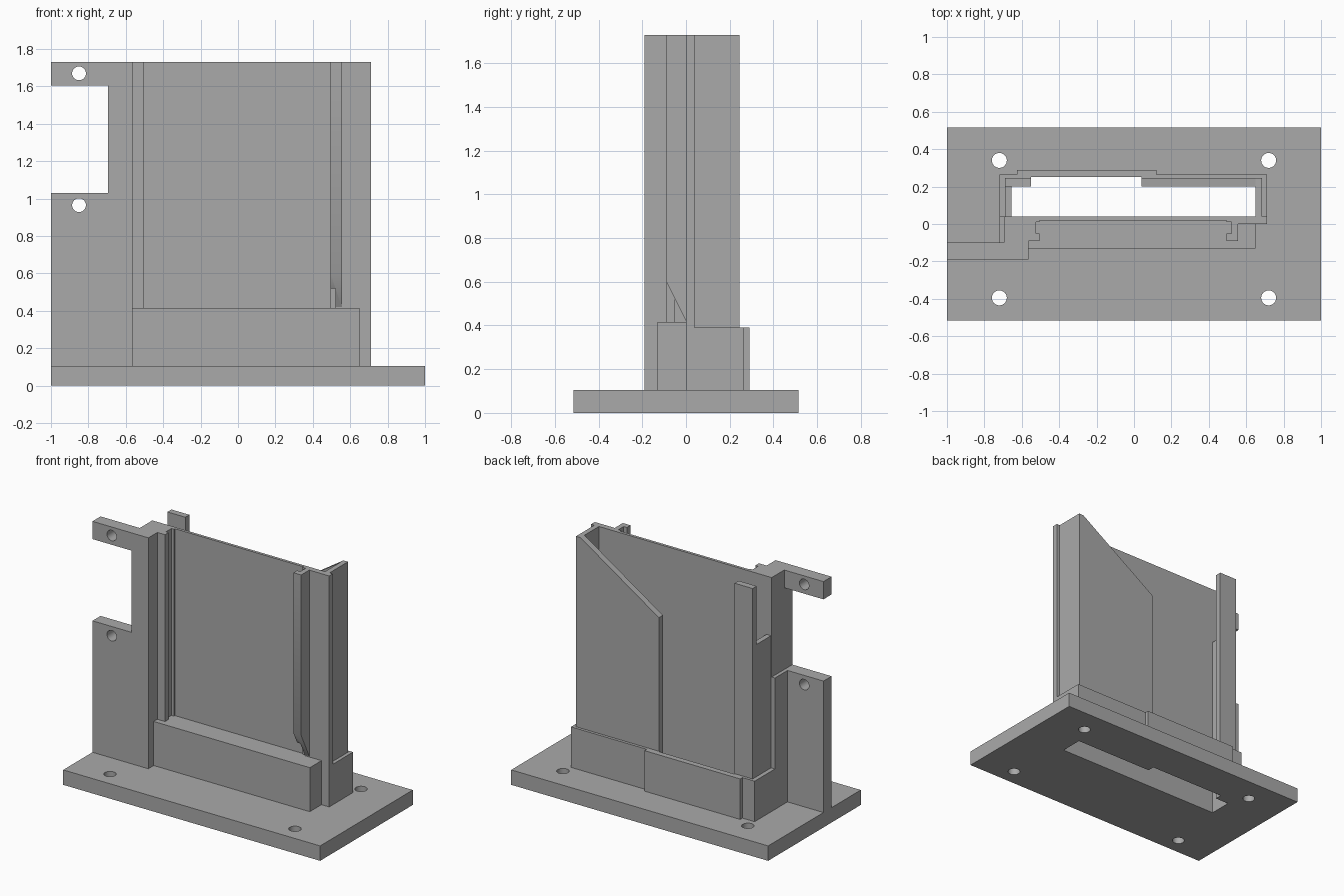
import bpy, bmesh
from mathutils import Vector

old = bpy.data.objects.get("Cube")
if old:
    bpy.data.objects.remove(old, do_unlink=True)

grey = bpy.data.materials.new("plain_grey")
grey.use_nodes = True
COLOR = (0.4, 0.4, 0.4, 1)
grey.diffuse_color = COLOR
grey.node_tree.nodes["Principled BSDF"].inputs["Base Color"].default_value = COLOR

# Order in which (u, v, depth) becomes (x, y, z) for each extrusion axis
AXES = {"z": lambda u, v, d: (u, v, d),
        "y": lambda u, v, d: (u, d, v),
        "x": lambda u, v, d: (d, u, v)}


def prism(name, points, lo, hi, axis="z"):
    """Extrude a closed outline along an axis from lo to hi."""
    place = AXES[axis]
    bm = bmesh.new()
    face = bm.faces.new([bm.verts.new(place(u, v, lo)) for u, v in points])
    ext = bmesh.ops.extrude_face_region(bm, geom=[face])
    verts = [g for g in ext["geom"] if isinstance(g, bmesh.types.BMVert)]
    bmesh.ops.translate(bm, verts=verts, vec=Vector(place(0, 0, hi - lo)))
    bmesh.ops.recalc_face_normals(bm, faces=bm.faces)
    mesh = bpy.data.meshes.new(name)
    bm.to_mesh(mesh)
    bm.free()
    mesh.materials.append(grey)
    obj = bpy.data.objects.new(name, mesh)
    bpy.context.collection.objects.link(obj)
    return obj


def rect(u0, u1, v0, v1):
    return [(u0, v0), (u1, v0), (u1, v1), (u0, v1)]


def box(name, x0, x1, y0, y1, z0, z1):
    return prism(name, rect(x0, x1, y0, y1), z0, z1)


def cut(obj, cutter):
    mod = obj.modifiers.new("cut", "BOOLEAN")
    mod.operation = "DIFFERENCE"
    mod.solver = "EXACT"
    mod.object = cutter
    cutter.hide_render = True
    cutter.hide_set(True)


def drill(obj, x, y, z, radius, along_y=False):
    bpy.ops.mesh.primitive_cylinder_add(
        vertices=32, radius=radius, depth=0.4, location=(x, y, z),
        rotation=(1.570796 if along_y else 0, 0, 0))
    hole = bpy.context.object
    hole.name = "hole_cutter"
    hole.data.materials.append(grey)
    cut(obj, hole)


def smooth(obj):
    """Apply the cuts, then smooth the round holes only."""
    bpy.ops.object.select_all(action="DESELECT")
    obj.select_set(True)
    bpy.context.view_layer.objects.active = obj
    for mod in list(obj.modifiers):
        cutter = mod.object
        bpy.ops.object.modifier_apply(modifier=mod.name)
        bpy.data.objects.remove(cutter, do_unlink=True)
    bpy.ops.object.shade_smooth_by_angle()


PLATE, COLLAR, TOP = 0.105, 0.39, 1.73

# Base plate with four screw holes and the stepped slot
base = box("base_plate", -1, 1, -0.515, 0.515, 0, PLATE)
slot = [(-0.655, 0.04), (0.65, 0.04), (0.65, 0.2), (0.04, 0.2),
        (0.04, 0.25), (-0.55, 0.25), (-0.55, 0.2), (-0.655, 0.2)]
cut(base, prism("slot_cutter", slot, -0.1, 0.3))
for x in (-0.72, 0.72):
    for y in (-0.395, 0.34):
        drill(base, x, y, 0.05, 0.04)
smooth(base)

# Front panel with the left-hand post and its grooved rail
panel = [(-0.695, -0.19), (-0.565, -0.19), (-0.565, -0.09), (-0.505, -0.09),
         (-0.505, -0.05), (-0.525, -0.05), (-0.525, 0.01), (-0.505, 0.01),
         (-0.505, 0.02), (0.495, 0.02), (0.495, 0.01), (0.52, 0.01),
         (0.52, 0), (0.71, 0), (0.71, 0.04), (-0.695, 0.04)]
prism("front_panel", panel, PLATE, TOP)

# Hooked rail with a slanted lower end
rail = prism("hooked_rail", [(0.52, 0), (0.52, -0.05), (0.495, -0.05),
                             (0.495, -0.09), (0.555, -0.09), (0.555, 0)], 0.3, TOP)
wedge = [(0.02, 0.2), (0.02, 0.38), (-0.11, 0.64), (-0.11, 0.2)]
cut(rail, prism("rail_end_cutter", wedge, 0.4, 0.6, "x"))
smooth(rail)

# Ledge in front of the panel
box("front_ledge", -0.565, 0.65, -0.13, 0.03, PLATE, 0.415)

# Bracket with two drilled arms
arms = [(-1, PLATE), (-0.69, PLATE), (-0.69, TOP), (-1, TOP),
        (-1, 1.605), (-0.695, 1.605), (-0.695, 1.03), (-1, 1.03)]
bracket = prism("side_bracket", arms, -0.19, -0.1, "y")
for z in (0.965, 1.67):
    drill(bracket, -0.85, -0.15, z, 0.037, along_y=True)
smooth(bracket)
box("bracket_rib", -0.72, -0.69, -0.1, 0.04, PLATE, 1.03)

# Collar around the foot of the pocket
collar = [(0.71, 0.04), (0.71, 0.265), (0.12, 0.265), (0.12, 0.29),
          (-0.625, 0.29), (-0.625, 0.265), (-0.72, 0.265), (-0.72, 0.04),
          (-0.655, 0.04), (-0.655, 0.2), (-0.55, 0.2), (-0.55, 0.25),
          (0.04, 0.25), (0.04, 0.2), (0.65, 0.2), (0.65, 0.04)]
prism("collar", collar, PLATE, COLLAR)

# Pocket walls
box("left_wall", 0.65, 0.685, 0.04, 0.245, COLLAR, TOP)
box("right_wall", -0.69, -0.655, 0.04, 0.2, COLLAR, 1.32)
box("right_back_strip", -0.69, -0.55, 0.2, 0.245, COLLAR, TOP)
prism("sloped_back_wall", [(0.04, COLLAR), (0.65, COLLAR), (0.65, TOP), (0.04, 1.33)],
      0.2, 0.245, "y")
